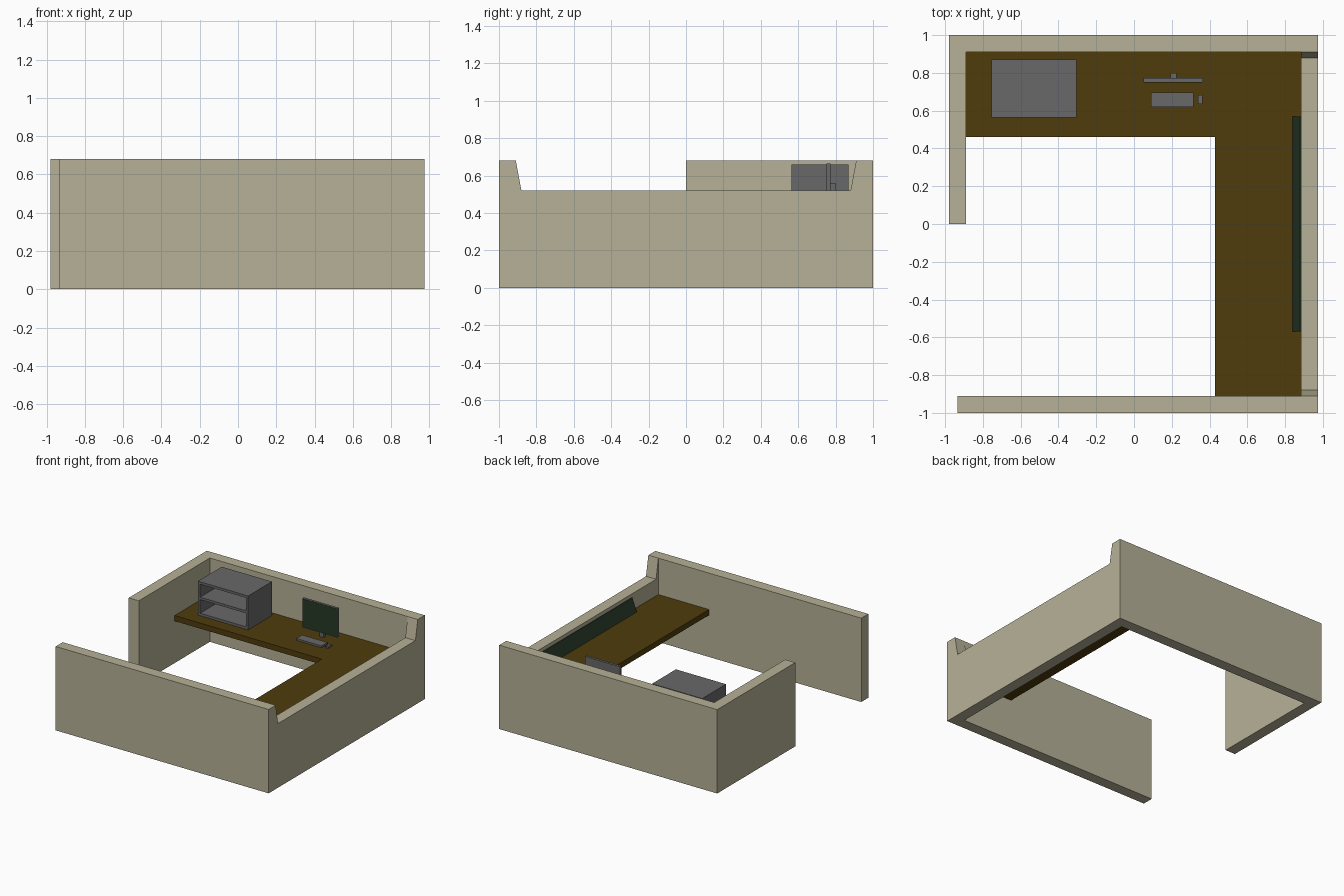
import bpy, bmesh
from mathutils import Vector

if "Cube" in bpy.data.objects:
    bpy.data.objects.remove(bpy.data.objects["Cube"])


def material(name, rgb):
    m = bpy.data.materials.new(name)
    m.diffuse_color = (*rgb, 1)
    m.use_nodes = True
    m.node_tree.nodes["Principled BSDF"].inputs["Base Color"].default_value = m.diffuse_color
    return m


BEIGE = material("beige_panel", (0.47, 0.44, 0.31))
WOOD = material("brown_wood", (0.08, 0.045, 0.004))
GREEN = material("dark_green", (0.02, 0.04, 0.02))
GREY = material("grey_plastic", (0.14, 0.14, 0.14))


def prism(name, profile, axis, lo, hi, mat):
    """Extrude a 2D profile along x (profile is y, z) or z (profile is x, y)."""
    place = (lambda p: (lo, *p)) if axis == 'x' else (lambda p: (*p, lo))
    step = Vector((hi - lo, 0, 0)) if axis == 'x' else Vector((0, 0, hi - lo))
    bm = bmesh.new()
    face = bm.faces.new([bm.verts.new(place(p)) for p in profile])
    new = bmesh.ops.extrude_face_region(bm, geom=[face])["geom"]
    bmesh.ops.translate(bm, vec=step,
                        verts=[v for v in new if isinstance(v, bmesh.types.BMVert)])
    bmesh.ops.recalc_face_normals(bm, faces=bm.faces[:])
    me = bpy.data.meshes.new(name)
    bm.to_mesh(me)
    bm.free()
    me.materials.append(mat)
    ob = bpy.data.objects.new(name, me)
    bpy.context.collection.objects.link(ob)
    return ob


def box(name, x, y, z, mat):
    return prism(name, [(x[0], y[0]), (x[1], y[0]), (x[1], y[1]), (x[0], y[1])],
                 'z', z[0], z[1], mat)


H, DESK = 0.68, 0.385

# Partition walls
prism("back_left_wall", [(-0.98, 0), (-0.89, 0), (-0.89, 0.91), (0.885, 0.91),
                         (0.885, 1), (-0.98, 1)], 'z', 0, H, BEIGE)
box("front_wall", (-0.935, 0.885), (-1, -0.91), (0, H), BEIGE)
# Right wall is lower, with tapered raised ends
prism("right_wall", [(-1, 0), (1, 0), (1, H), (0.91, H), (0.88, 0.52),
                     (-0.88, 0.52), (-0.91, H), (-1, H)], 'x', 0.885, 0.975, BEIGE)

# L-shaped desk top
prism("desk_top", [(-0.89, 0.46), (0.43, 0.46), (0.43, -0.91), (0.885, -0.91),
                   (0.885, 0.91), (-0.89, 0.91)], 'z', 0.34, DESK, WOOD)

# Open-fronted shelf unit
X, Y, TOP, T = (-0.755, -0.305), (0.565, 0.87), 0.66, 0.02
inner = (X[0] + T, X[1] - T)
box("cabinet_side_left", (X[0], inner[0]), Y, (DESK, TOP), GREY)
box("cabinet_side_right", (inner[1], X[1]), Y, (DESK, TOP), GREY)
for label, z in (("bottom", DESK), ("middle", 0.515), ("top", TOP - T)):
    box("cabinet_shelf_" + label, inner, Y, (z, z + T), GREY)
box("cabinet_back", inner, (Y[1] - T, Y[1]), (DESK + T, TOP - T), GREY)

# Monitor with green screen, and its stand
box("monitor_body", (0.05, 0.365), (0.752, 0.772), (0.43, 0.665), GREY)
box("monitor_screen", (0.054, 0.361), (0.75, 0.752), (0.434, 0.661), GREEN)
box("monitor_stand", (0.192, 0.225), (0.772, 0.8), (DESK, 0.56), GREY)

# Keyboard and mouse
box("keyboard", (0.09, 0.315), (0.62, 0.695), (DESK, DESK + 0.015), GREY)
box("mouse", (0.34, 0.363), (0.635, 0.683), (DESK, DESK + 0.015), GREY)

# Sloping green board resting against the right wall
board = prism("sloped_board", [(-0.57, DESK), (0.57, DESK), (0.57, 0.49), (-0.57, 0.49)],
              'x', 0.84, 0.885, GREEN)
for v in board.data.vertices:
    if v.co.x < 0.86 and v.co.z > 0.45:
        v.co.x = 0.88
